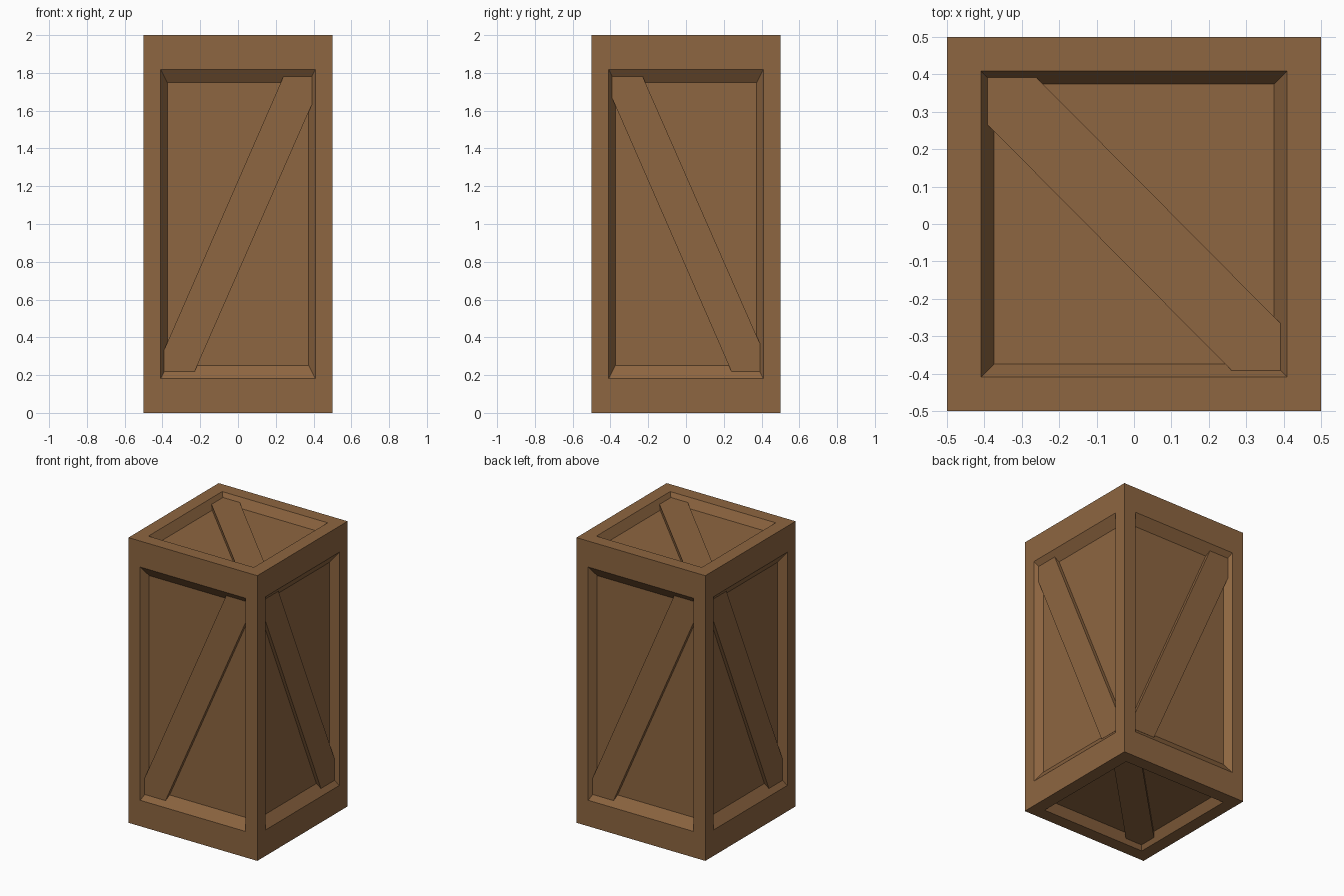
import bpy, bmesh
from mathutils import Vector

if "Cube" in bpy.data.objects:
    bpy.data.objects.remove(bpy.data.objects["Cube"])

wood = bpy.data.materials.new("brown wood")
wood.diffuse_color = (0.27, 0.132, 0.052, 1)
wood.use_nodes = True
wood.node_tree.nodes["Principled BSDF"].inputs["Base Color"].default_value = wood.diffuse_color

X, Y, Z = Vector((1, 0, 0)), Vector((0, 1, 0)), Vector((0, 0, 1))
CENTRE = Vector((0, 0, 1))
# outward direction, horizontal axis, vertical axis, half height, recess depth
SIDES = {
    "front": (-Y, X, Z, 1.0, 0.05), "back": (Y, -X, Z, 1.0, 0.05),
    "right": (X, Y, Z, 1.0, 0.05), "left": (-X, -Y, Z, 1.0, 0.05),
    "top": (Z, X, Y, 0.5, 0.06), "bottom": (-Z, -X, Y, 0.5, 0.06),
}


def finish(bm, name):
    bmesh.ops.remove_doubles(bm, verts=bm.verts, dist=0.0005)
    bmesh.ops.recalc_face_normals(bm, faces=bm.faces)
    mesh = bpy.data.meshes.new(name)
    bm.to_mesh(mesh)
    bm.free()
    mesh.materials.append(wood)
    bpy.context.collection.objects.link(bpy.data.objects.new(name, mesh))


def face_centre(side):
    n, u, v, hv, d = SIDES[side]
    return CENTRE + n * (0.5 if hv == 1.0 else 1.0)


# crate body: each side is a flat frame, sloped recess walls and a sunken panel
bm = bmesh.new()
for side, (n, u, v, hv, d) in SIDES.items():
    c = face_centre(side)
    rings = []
    for w, drop in ((0.5, 0), (0.409, 0), (0.374, d)):
        h = w * 2 * hv
        rings.append([bm.verts.new(c + u * a * w + v * b * h - n * drop)
                      for a, b in ((-1, -1), (1, -1), (1, 1), (-1, 1))])
    for outer, inner in zip(rings, rings[1:]):
        for i in range(4):
            j = (i + 1) % 4
            bm.faces.new((outer[i], outer[j], inner[j], inner[i]))
    bm.faces.new(rings[-1])
finish(bm, "crate_body")


# diagonal braces, rising half way out of the recess
def brace(side, profile, flip):
    n, u, v, hv, d = SIDES[side]
    c = face_centre(side)
    bm = bmesh.new()
    face = bm.faces.new([bm.verts.new(c + u * a + v * b * flip - n * (d + 0.01))
                         for a, b in profile])
    out = bmesh.ops.extrude_face_region(bm, geom=[face])["geom"]
    bmesh.ops.translate(bm, vec=n * (d / 2 + 0.01),
                        verts=[g for g in out if isinstance(g, bmesh.types.BMVert)])
    finish(bm, side + "_brace")


tall = [(-0.391, -0.782), (-0.23, -0.782), (0.391, 0.632),
        (0.391, 0.782), (0.241, 0.782), (-0.391, -0.666)]
short = [(-0.391, -0.391), (-0.26, -0.391), (0.391, 0.265),
         (0.391, 0.391), (0.26, 0.391), (-0.391, -0.265)]
brace("front", tall, 1)
brace("back", tall, 1)
brace("right", tall, -1)
brace("left", tall, -1)
brace("top", short, -1)
brace("bottom", short, -1)
